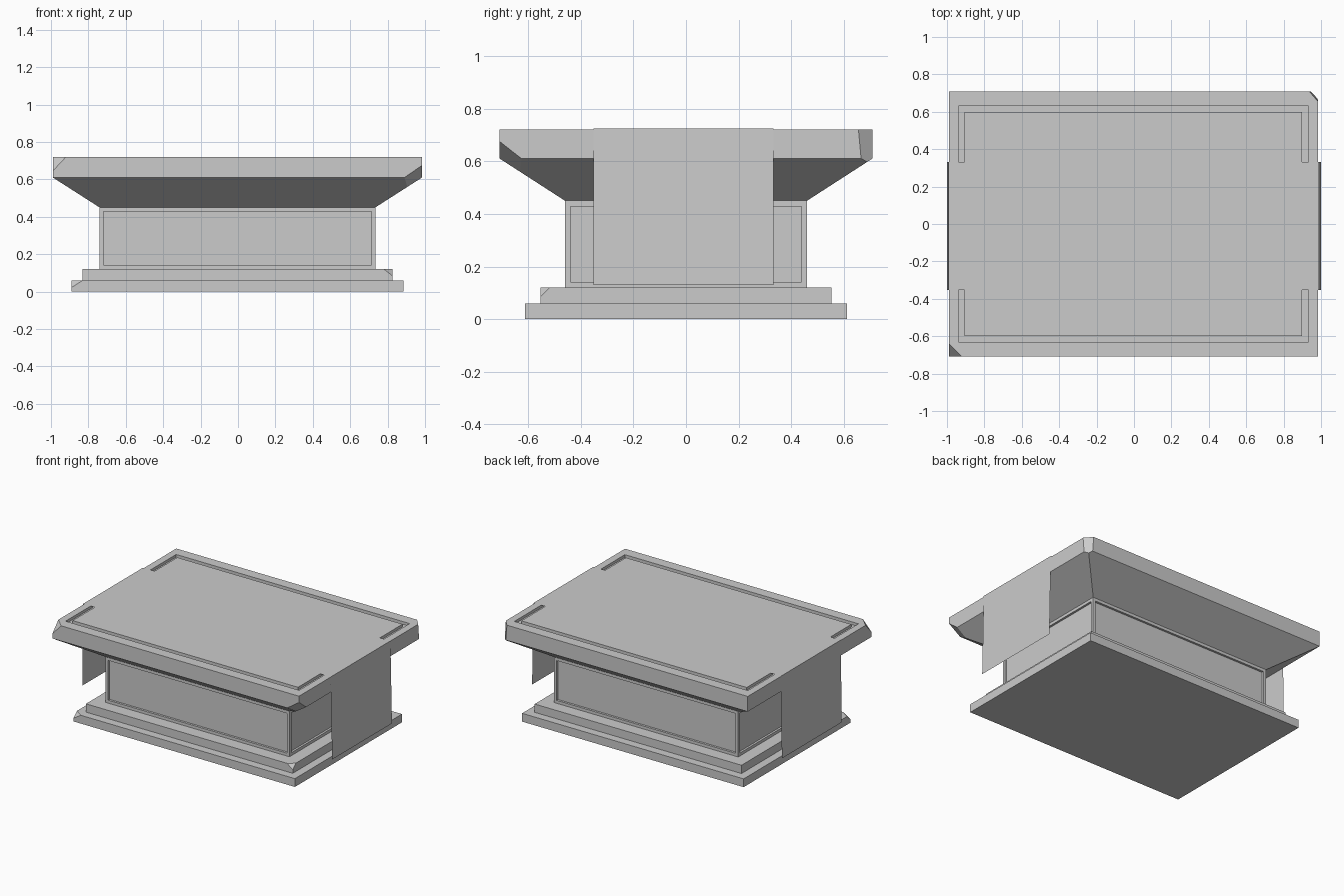
import bpy, bmesh
from mathutils import Vector

if "Cube" in bpy.data.objects:
    bpy.data.objects.remove(bpy.data.objects["Cube"])

CX = -0.003  # the stonework sits a touch left of the cloth


def finish(name, bm):
    bmesh.ops.recalc_face_normals(bm, faces=bm.faces)
    mesh = bpy.data.meshes.new(name)
    bm.to_mesh(mesh)
    bm.free()
    obj = bpy.data.objects.new(name, mesh)
    bpy.context.collection.objects.link(obj)
    return obj


def loft(rings):
    """Stack rectangles (half x, half y, z) into a closed solid."""
    bm = bmesh.new()
    loops = []
    for hx, hy, z in rings:
        loops.append([bm.verts.new((CX + sx * hx, sy * hy, z))
                      for sx, sy in ((-1, -1), (1, -1), (1, 1), (-1, 1))])
    for a, b in zip(loops, loops[1:]):
        for i in range(4):
            j = (i + 1) % 4
            bm.faces.new((a[i], a[j], b[j], b[i]))
    bm.faces.new(loops[0][::-1])
    bm.faces.new(loops[-1])
    bmesh.ops.recalc_face_normals(bm, faces=bm.faces)
    return bm


def chip(bm, p, q, r):
    """Break off a corner along the plane through three points."""
    p, q, r = Vector(p), Vector(q), Vector(r)
    n = (q - p).cross(r - p).normalized()
    if n.dot(p - Vector((0, 0, p.z))) < 0:
        n = -n
    bmesh.ops.bisect_plane(bm, geom=bm.verts[:] + bm.edges[:] + bm.faces[:],
                           plane_co=p, plane_no=n, clear_outer=True)
    bmesh.ops.holes_fill(bm, edges=[e for e in bm.edges if e.is_boundary], sides=0)


# Two stepped base slabs, each with one broken corner
bm = loft([(0.887, 0.612, 0), (0.887, 0.612, 0.06)])
chip(bm, (-0.83, -0.612, 0.06), (-0.89, -0.612, 0.022), (-0.89, -0.57, 0.06))
finish("base_step", bm)

bm = loft([(0.828, 0.552, 0.06), (0.828, 0.552, 0.12)])
chip(bm, (0.78, -0.552, 0.12), (0.825, -0.552, 0.085), (0.825, -0.518, 0.12))
finish("upper_step", bm)

# Body with a recessed panel on every side
bm = loft([(0.737, 0.46, 0.12), (0.737, 0.46, 0.45)])
sides = [f for f in bm.faces if abs(f.normal.z) < 0.5]
bmesh.ops.inset_individual(bm, faces=sides, thickness=0.03)
bmesh.ops.inset_individual(bm, faces=sides, thickness=0.0005, depth=-0.015)
finish("body", bm)

# Flared table top with a groove running round its upper face
bm = loft([(0.737, 0.46, 0.45), (0.987, 0.708, 0.61), (0.987, 0.708, 0.72),
           (0.935, 0.632, 0.72), (0.935, 0.632, 0.70),
           (0.902, 0.598, 0.70), (0.902, 0.598, 0.72)])
chip(bm, (-0.92, -0.708, 0.72), (-0.99, -0.708, 0.645), (-0.99, -0.64, 0.72))
chip(bm, (0.89, -0.708, 0.61), (0.984, -0.708, 0.675), (0.984, -0.625, 0.61))
chip(bm, (0.938, 0.708, 0.72), (0.984, 0.655, 0.72), (0.984, 0.665, 0.61))
finish("table_top", bm)

# Thin cloth laid across the top, hanging down both ends
bm = bmesh.new()
profile = [(-1.0, 0.13), (-0.993, 0.724), (0.988, 0.724), (1.0, 0.13)]
rows = [[bm.verts.new((x, y, z)) for y in (-0.352, 0.332)] for x, z in profile]
for a, b in zip(rows, rows[1:]):
    bm.faces.new((a[0], b[0], b[1], a[1]))
finish("cloth", bm)
